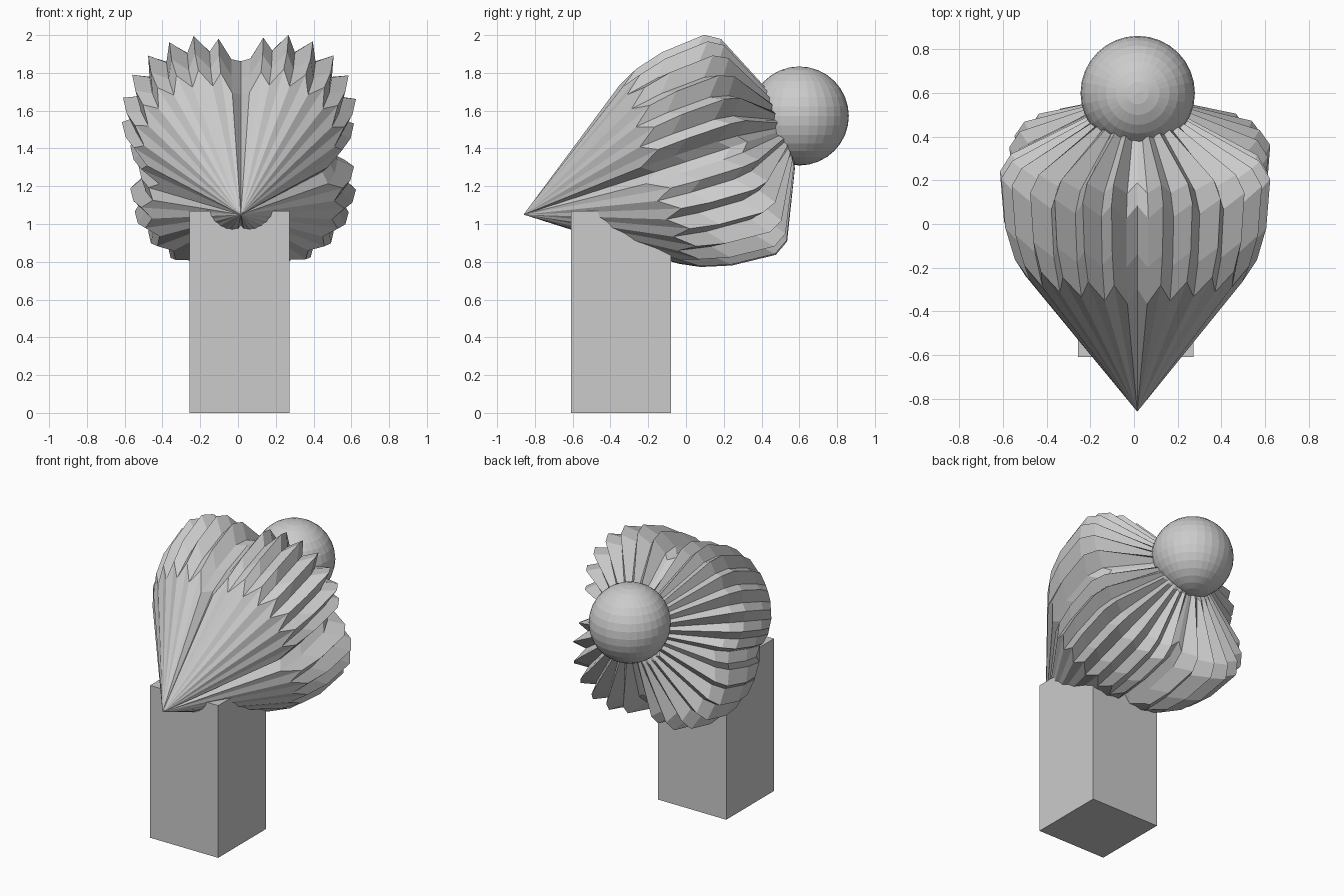
import bpy, bmesh
from math import sin, cos, pi, radians, degrees
from mathutils import Vector

if "Cube" in bpy.data.objects:
    bpy.data.objects.remove(bpy.data.objects["Cube"])

# Square post
bpy.ops.mesh.primitive_cube_add(size=1, location=(0.008, -0.345, 0.535))
post = bpy.context.object
post.name = "post"
post.scale = (0.53, 0.53, 1.07)

# Round knob at the back
bpy.ops.mesh.primitive_uv_sphere_add(segments=32, ring_count=16, radius=0.262,
                                     location=(0.017, 0.6, 1.572))
bpy.context.object.name = "knob"

# Fluted four-lobed body, tilted about its pointed front tip
TIP, TILT = Vector((0.015, -0.86, 1.05)), radians(18)
AXIS = Vector((0, cos(TILT), sin(TILT)))
UP = Vector((0, -sin(TILT), cos(TILT)))
SIDE = Vector((1, 0, 0))
RIDGES = 32
NOTCHES = [0, 90, 188, 270, 360]
# distance along axis on ridges, shift on valleys, shift by lobe size, radius factor
RINGS = [(0.80, -0.10, 0.4, 0.90), (0.96, -0.08, 0.3, 0.97), (1.20, -0.08, 0.3, 1.0),
         (1.28, -0.06, 0.2, 0.92), (1.44, 0, 0, 0.35)]


def lobe_radius(i):
    a = degrees(pi * i / RIDGES)
    for lo, hi in zip(NOTCHES, NOTCHES[1:]):
        if lo <= a < hi:
            return 0.48 + 0.215 * sin(pi * (a - lo) / (hi - lo)) ** 0.52


bm = bmesh.new()
n = 2 * RIDGES
rings = []
for ridge_u, valley_shift, lobe_shift, factor in RINGS:
    ring = []
    for i in range(n):
        a = pi * i / RIDGES
        r = lobe_radius(i)
        u = ridge_u + (i % 2) * valley_shift + lobe_shift * (r - 0.65)
        r *= factor * (0.90 if i % 2 else 1.0)
        ring.append(bm.verts.new(TIP + AXIS * u + (SIDE * cos(a) + UP * sin(a)) * r))
    rings.append(ring)
front = bm.verts.new(TIP)
back = bm.verts.new(TIP + AXIS * 1.5)
for i in range(n):
    j = (i + 1) % n
    bm.faces.new((front, rings[0][j], rings[0][i]))
    bm.faces.new((back, rings[-1][i], rings[-1][j]))
    for a, b in zip(rings, rings[1:]):
        bm.faces.new((a[i], a[j], b[j], b[i]))
bmesh.ops.recalc_face_normals(bm, faces=bm.faces)
mesh = bpy.data.meshes.new("fluted_body")
bm.to_mesh(mesh)
bm.free()
bpy.context.collection.objects.link(bpy.data.objects.new("fluted_body", mesh))
